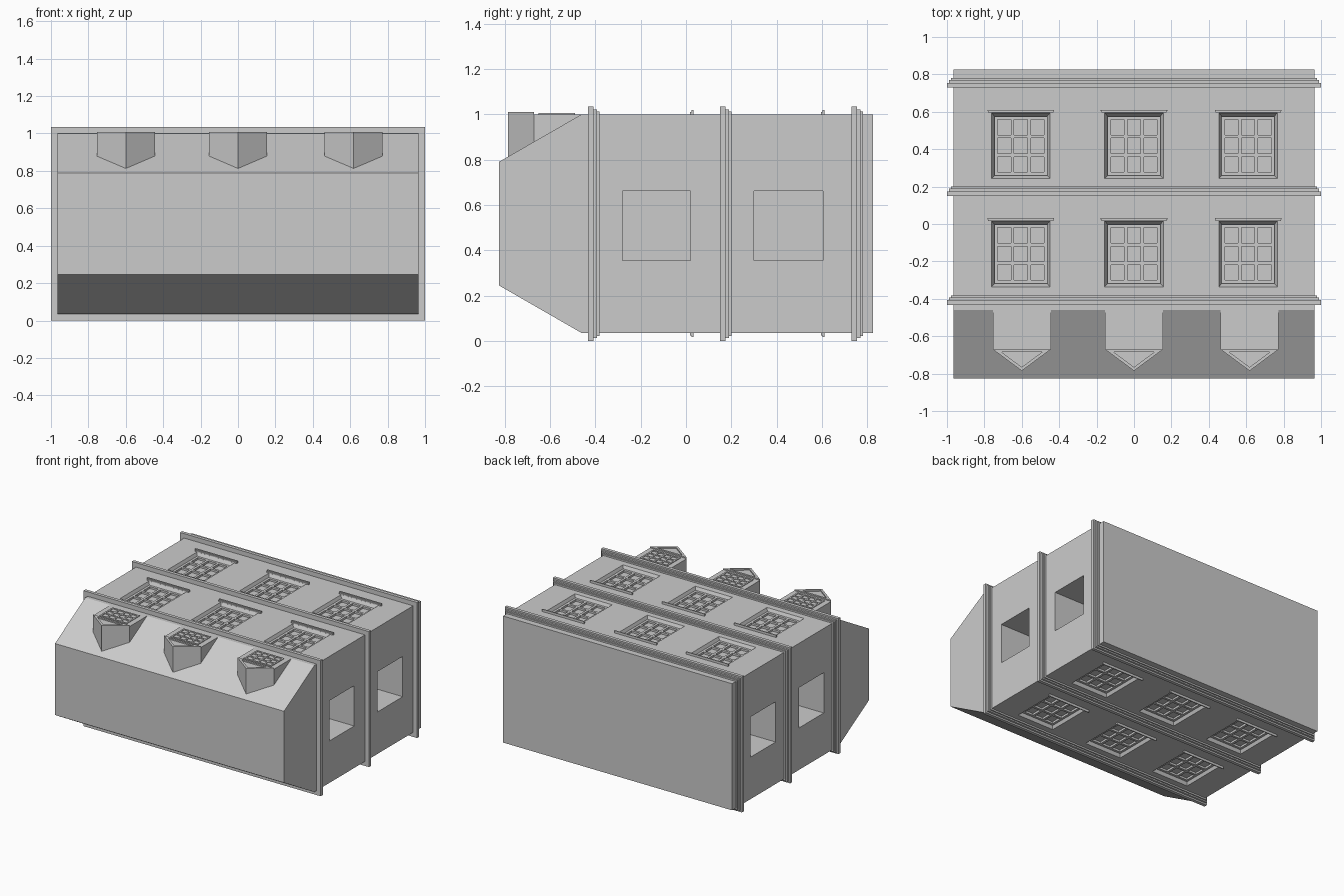
import bpy, bmesh

if "Cube" in bpy.data.objects:
    bpy.data.objects.remove(bpy.data.objects["Cube"])

ZT, ZB = 1.0, 0.035          # facade planes (front facade faces up)
ZM = (ZT + ZB) / 2
COLS = (-0.605, 0.0, 0.61)
ROWS = (-0.158, 0.42)        # window centres along y


def make(name, build):
    bm = bmesh.new()
    build(bm)
    bmesh.ops.recalc_face_normals(bm, faces=bm.faces)
    me = bpy.data.meshes.new(name)
    bm.to_mesh(me)
    bm.free()
    ob = bpy.data.objects.new(name, me)
    bpy.context.collection.objects.link(ob)
    return ob


def loft(bm, a, b):
    """Closed solid between two matching point loops."""
    va, vb = [bm.verts.new(p) for p in a], [bm.verts.new(p) for p in b]
    bm.faces.new(va)
    bm.faces.new(vb[::-1])
    n = len(a)
    for i in range(n):
        j = (i + 1) % n
        bm.faces.new((va[i], vb[i], vb[j], va[j]))


def box(bm, x0, x1, y0, y1, z0, z1):
    r = ((x0, y0), (x1, y0), (x1, y1), (x0, y1))
    loft(bm, [(x, y, z0) for x, y in r], [(x, y, z1) for x, y in r])


def flip(z, side):
    return z if side > 0 else 2 * ZM - z


def grid(bm, cx, cy, hw, hh, nx, ny, t, z0, z1):
    """Border frame and glazing bars."""
    for i in range(nx + 1):
        x = cx - hw + t / 2 + (2 * hw - t) * i / nx
        box(bm, x - t / 2, x + t / 2, cy - hh, cy + hh, z0, z1)
    for i in range(ny + 1):
        y = cy - hh + t / 2 + (2 * hh - t) * i / ny
        box(bm, cx - hw, cx + hw, y - t / 2, y + t / 2, z0, z1)


# main block with sloped roof profile
prof = ((0.825, ZB), (0.825, ZT), (-0.46, ZT), (-0.825, 0.79), (-0.825, 0.245), (-0.46, ZB))
body = make("building_body", lambda bm: loft(
    bm, [(-0.966, y, z) for y, z in prof], [(0.966, y, z) for y, z in prof]))


# cutters: splayed window recesses and side openings
def cuts(bm):
    for s in (1, -1):
        for cx in COLS:
            for cy in ROWS:
                def ring(w, h0, h1, z):
                    return [(cx - w, cy - h0, flip(z, s)), (cx + w, cy - h0, flip(z, s)),
                            (cx + w, cy + h1, flip(z, s)), (cx - w, cy + h1, flip(z, s))]
                loft(bm, ring(0.157, 0.178, 0.175, ZT + 0.001), ring(0.14, 0.16, 0.155, ZT - 0.035))
        for y0, y1 in ((-0.28, 0.02), (0.30, 0.605)):
            xs = sorted((s * 0.56, s * 1.05))
            box(bm, xs[0], xs[1], y0, y1, 0.355, 0.662)


cutter = make("opening_cutter", cuts)
cutter.hide_render = True
cutter.hide_viewport = True
mod = body.modifiers.new("openings", "BOOLEAN")
mod.operation = "DIFFERENCE"
mod.solver = "EXACT"
mod.object = cutter


# stepped cornice bands wrapping the building
def cornices(bm):
    for y in (-0.432, 0.15, 0.73):
        for a, b, o in ((0, 0.025, 0.034), (0.025, 0.04, 0.022), (0.04, 0.05, 0.012)):
            box(bm, -0.966 - o, 0.966 + o, y + a, y + b, ZB - o, ZT + o)


make("cornice_bands", cornices)


# window sashes and hoods on both facades
def sashes(bm):
    for s in (1, -1):
        for cx in COLS:
            for cy in ROWS:
                z = sorted((flip(ZT - 0.037, s), flip(ZT - 0.02, s)))
                grid(bm, cx, cy - 0.002, 0.142, 0.158, 3, 3, 0.018, *z)


def hoods(bm):
    for s in (1, -1):
        for cx in COLS:
            for cy in ROWS:
                for w, a, b, h in ((0.175, 0.175, 0.183, 0.01), (0.178, 0.183, 0.19, 0.018)):
                    z = sorted((flip(ZT - 0.004, s), flip(ZT + h, s)))
                    box(bm, cx - w, cx + w, cy + a, cy + b, *z)


make("window_sashes", sashes)
make("window_hoods", hoods)

# gabled dormers on the upper roof slope
DORM = (-0.60, 0.0, 0.618)


def dormers(bm):
    for cx in DORM:
        p = ((-0.155, -0.44), (-0.155, -0.67), (0, -0.785), (0.155, -0.67), (0.155, -0.44))
        loft(bm, [(cx + x, y, 0.78 if y > -0.5 else 0.878 if y > -0.7 else 0.805) for x, y in p],
             [(cx + x, y, ZT) for x, y in p])


# raised triangular pediment rim around a sunken centre
def pediments(bm):
    out = ((-0.155, -0.67), (0, -0.785), (0.155, -0.67))
    inn = ((-0.108, -0.685), (0, -0.765), (0.108, -0.685))
    for cx in DORM:
        for i in range(3):
            j = (i + 1) % 3
            q = (out[i], out[j], inn[j], inn[i])
            loft(bm, [(cx + x, y, ZT - 0.002) for x, y in q],
                 [(cx + x, y, ZT + 0.009) for x, y in q])


def dormer_sashes(bm):
    for cx in DORM:
        grid(bm, cx, -0.57, 0.115, 0.08, 4, 3, 0.012, ZT - 0.002, ZT + 0.005)


make("dormers", dormers)
make("dormer_pediments", pediments)
make("dormer_sashes", dormer_sashes)
